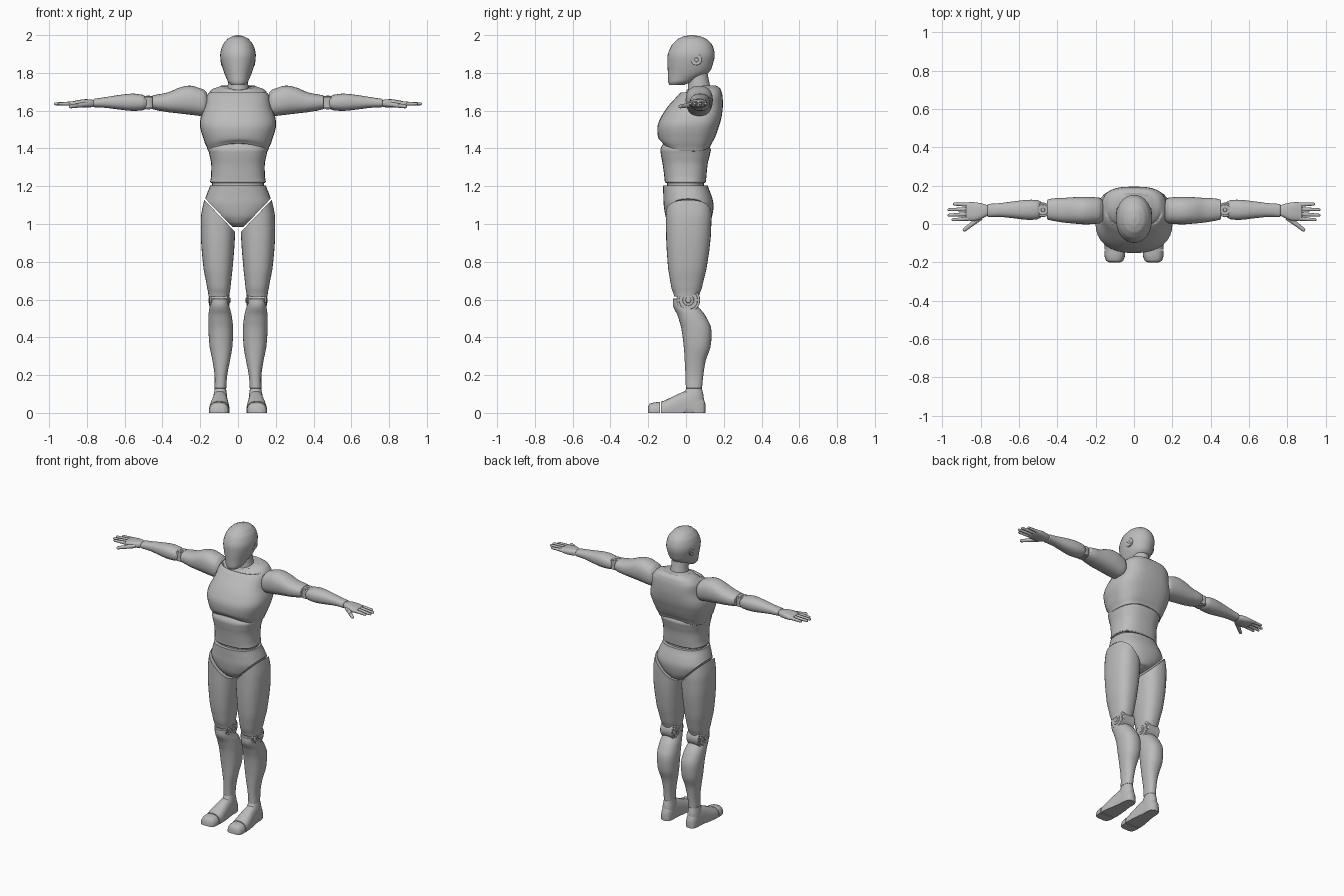
import bpy, bmesh, math
from mathutils import Vector, Matrix

if "Cube" in bpy.data.objects:
    bpy.data.objects.remove(bpy.data.objects["Cube"])

grey = bpy.data.materials.new("matte grey")
grey.diffuse_color = (0.5, 0.5, 0.5, 1)
grey.use_nodes = True
grey.node_tree.nodes["Principled BSDF"].inputs["Base Color"].default_value = grey.diffuse_color


def finish(bm, name, mirror=False, bevel=0.006):
    bmesh.ops.recalc_face_normals(bm, faces=bm.faces)
    me = bpy.data.meshes.new(name)
    bm.to_mesh(me)
    bm.free()
    me.materials.append(grey)
    ob = bpy.data.objects.new(name, me)
    bpy.context.collection.objects.link(ob)
    bpy.ops.object.select_all(action='DESELECT')
    ob.select_set(True)
    bpy.context.view_layer.objects.active = ob
    bpy.ops.object.shade_smooth_by_angle(angle=math.radians(40))
    if bevel:
        b = ob.modifiers.new("soft_edges", 'BEVEL')
        b.width, b.segments, b.angle_limit = bevel, 2, math.radians(45)
    if mirror:
        ob.modifiers.new("both_sides", 'MIRROR')
    return ob


def smooth(rows, steps):
    """Catmull-Rom interpolation through the rows."""
    out = []
    for i in range(len(rows) - 1):
        p0, p1, p2, p3 = (rows[max(i - 1, 0)], rows[i], rows[i + 1], rows[min(i + 2, len(rows) - 1)])
        for s in range(steps):
            u = s / steps
            row = []
            for k, (a, b, c, d) in enumerate(zip(p0, p1, p2, p3)):
                if k == 0:
                    row.append(b + (c - b) * u)
                else:
                    row.append(0.5 * (2 * b + (c - a) * u + (2 * a - 5 * b + 4 * c - d) * u * u
                                      + (3 * b - a - 3 * c + d) * u ** 3))
            out.append(row)
    return out + [list(rows[-1])]


def loft(rows, axis='z', sides=32, steps=4, power=2.3, back=None):
    """Rows are (position, min a, max a, min b, max b) along an axis."""
    bm = bmesh.new()
    rings = []
    for t, a0, a1, b0, b1 in smooth(rows, steps):
        ring = []
        for i in range(sides):
            ang = 2 * math.pi * i / sides
            c, s = math.cos(ang), math.sin(ang)
            e = 2 / (back if back and s > 0 else power)
            a = (a0 + a1) / 2 + (a1 - a0) / 2 * math.copysign(abs(c) ** e, c)
            b = (b0 + b1) / 2 + (b1 - b0) / 2 * math.copysign(abs(s) ** e, s)
            co = {'z': (a, b, t), 'x': (t, a, b), 'y': (a, t, b)}[axis]
            ring.append(bm.verts.new(co))
        rings.append(ring)
    for r, q in zip(rings, rings[1:]):
        for i in range(sides):
            j = (i + 1) % sides
            bm.faces.new((r[i], r[j], q[j], q[i]))
    bm.faces.new(rings[0])
    bm.faces.new(rings[-1])
    return bm


def cut(bm, point, normal):
    """Remove what lies on the normal side of a plane and close the hole."""
    r = bmesh.ops.bisect_plane(bm, geom=bm.verts[:] + bm.edges[:] + bm.faces[:], plane_co=point,
                               plane_no=normal, clear_outer=True)
    edges = [g for g in r['geom_cut'] if isinstance(g, bmesh.types.BMEdge)]
    bmesh.ops.contextual_create(bm, geom=edges)


def discs(name, centre, axis, parts, mirror=True):
    """Stacked discs (radius, depth, sides) sharing one axis."""
    bm = bmesh.new()
    rot = Matrix.Rotation(math.pi / 2, 4, 'Y') if axis == 'x' else Matrix()
    for r, d, n in parts:
        bmesh.ops.create_cone(bm, cap_ends=True, segments=n, radius1=r, radius2=r, depth=d,
                              matrix=Matrix.Translation(centre) @ rot)
    return finish(bm, name, mirror, 0.003)


# Head and neck
finish(loft([(1.735, -.036, .036, -.088, -.01), (1.75, -.052, .052, -.094, .03),
             (1.80, -.073, .073, -.096, .118), (1.85, -.088, .088, -.098, .143),
             (1.90, -.094, .094, -.096, .152), (1.95, -.08, .08, -.074, .138),
             (1.98, -.056, .056, -.043, .108), (1.994, -.03, .03, -.012, .075),
             (2.0, -.006, .006, .018, .04)], power=2.1), "head", bevel=0.004)
discs("ear_discs", (.0, .055, 1.87), 'x', [(.03, .182, 24), (.012, .186, 12)], False)
finish(loft([(1.66, -.07, .07, .0, .15), (1.72, -.056, .056, .01, .13),
             (1.80, -.05, .05, .015, .115)], power=2), "neck")

# Chest with arched lower rim and a collar that slopes to the front
bm = loft([(1.385, -.158, .158, -.125, .13), (1.43, -.176, .176, -.143, .145),
           (1.51, -.20, .20, -.152, .172), (1.56, -.198, .198, -.135, .187),
           (1.62, -.176, .176, -.098, .195), (1.68, -.165, .165, -.045, .193),
           (1.715, -.135, .135, -.01, .183), (1.732, -.09, .09, .005, .165)], power=2.4, back=3)
for v in bm.verts:
    low = max(0, (1.46 - v.co.z) / .075)
    v.co.z += low * (.045 * max(0, 1 - (v.co.x / .15) ** 2) * (1 if v.co.y < 0 else .6))
    if v.co.z > 1.7 and v.co.y < .08:
        v.co.z -= (.08 - v.co.y) * .3
finish(bm, "chest")

# Abdomen, waist ring
finish(loft([(1.218, -.148, .148, -.112, .105), (1.25, -.143, .143, -.115, .108),
             (1.32, -.142, .142, -.124, .115), (1.375, -.153, .153, -.134, .128),
             (1.40, -.156, .156, -.134, .13), (1.43, -.13, .13, -.12, .11)], power=2.6), "abdomen")
finish(loft([(1.18, -.137, .137, -.1, .095), (1.23, -.137, .137, -.1, .095)]), "waist_joint")

# Pelvis and thighs share a slanted hip plane on each side
hip = Vector((.05, 0, 1.0))
inward = Vector((-.13, 0, .125)).normalized()
bm = loft([(.985, -.03, .03, -.04, .08), (1.0, -.07, .07, -.085, .12),
           (1.04, -.14, .14, -.108, .138), (1.10, -.178, .178, -.118, .146),
           (1.15, -.168, .168, -.12, .135), (1.205, -.148, .148, -.122, .115)], power=2.4)
for side in (1, -1):
    cut(bm, Vector((.05 * side, 0, 1.006)), Vector((-inward.x * side, 0, -inward.z)))
finish(bm, "pelvis", bevel=0.01)

bm = loft([(.615, .046, .156, -.062, .068), (.66, .04, .163, -.077, .084),
           (.76, .029, .182, -.094, .108), (.90, .018, .195, -.104, .128),
           (1.0, .014, .197, -.106, .134), (1.06, .012, .193, -.107, .135),
           (1.15, .01, .175, -.11, .13)], power=2.4)
cut(bm, hip - inward * .004, inward)
finish(bm, "thighs", True, 0.008)

# Knee hinge with bolt
discs("knee_joints", (.099, .012, .597), 'x',
      [(.063, .09, 32), (.05, .104, 32), (.03, .110, 24), (.017, .116, 6)])

# Shins
bm = loft([(.13, .062, .124, -.001, .085), (.20, .057, .124, -.003, .092),
           (.28, .042, .136, -.007, .105), (.35, .03, .15, -.012, .13),
           (.45, .026, .157, -.025, .133), (.52, .034, .156, -.046, .10),
           (.565, .046, .15, -.068, .06), (.605, .055, .143, -.068, -.0)], power=2.3)
finish(bm, "shins", True)

# Ankles, feet and toe caps, flattened on the ground
finish(loft([(.03, .056, .132, -.03, .096), (.09, .058, .13, -.02, .093),
             (.137, .064, .122, .004, .083)]), "ankles", True)
for name, rows in (
        ("feet", [(-.132, .045, .154, -.05, .06), (-.09, .045, .152, -.055, .077),
                  (-.03, .05, .142, -.06, .105), (.02, .055, .135, -.06, .118),
                  (.07, .058, .13, -.06, .1), (.094, .066, .122, -.04, .075),
                  (.102, .08, .108, -.01, .05)]),
        ("toe_caps", [(-.2, .072, .13, -.02, .035), (-.193, .057, .145, -.04, .048),
                      (-.17, .048, .153, -.05, .055), (-.138, .046, .154, -.05, .058)])):
    bm = loft(rows, 'y', power=2.6)
    for v in bm.verts:
        v.co.z = max(v.co.z, 0)
    bmesh.ops.remove_doubles(bm, verts=bm.verts, dist=0.0005)
    finish(bm, name, True, 0)

# Upper arms with shoulder cap
finish(loft([(.163, .015, .125, 1.585, 1.695), (.18, .003, .137, 1.572, 1.712),
             (.25, -.002, .142, 1.578, 1.732), (.31, .002, .14, 1.585, 1.722),
             (.37, .008, .136, 1.592, 1.697), (.42, .016, .134, 1.6, 1.687),
             (.453, .022, .128, 1.607, 1.682)], 'x'), "upper_arms", True)

# Elbow hinge
discs("elbow_joints", (.475, .074, 1.643), 'z',
      [(.038, .06, 24), (.028, .07, 24), (.012, .075, 6)])

# Forearms
finish(loft([(.482, .035, .115, 1.61, 1.672), (.505, .024, .125, 1.602, 1.684),
             (.56, .022, .126, 1.599, 1.69), (.63, .03, .118, 1.606, 1.683),
             (.70, .037, .109, 1.615, 1.672), (.765, .036, .105, 1.618, 1.663)], 'x'),
       "forearms", True)

# Palms
finish(loft([(.76, .045, .097, 1.622, 1.656), (.785, .032, .105, 1.617, 1.66),
             (.82, .018, .112, 1.616, 1.66), (.85, .016, .114, 1.619, 1.655),
             (.877, .02, .112, 1.624, 1.65)], 'x', power=2.6), "palms", True, 0.004)


# Fingers and thumbs as chains of jointed segments
def digit(name, start, end, radius, joints=3):
    start, end = Vector(start), Vector(end)
    step = (end - start) / joints
    bm = bmesh.new()
    rot = step.to_track_quat('Z', 'Y').to_matrix().to_4x4()
    for k in range(joints):
        r = radius * (1 - .12 * k)
        mid = start + step * (k + .5)
        bmesh.ops.create_cone(bm, cap_ends=True, segments=12, radius1=r, radius2=r * .88,
                              depth=step.length * .98, matrix=Matrix.Translation(mid) @ rot)
        bmesh.ops.create_uvsphere(bm, u_segments=12, v_segments=8, radius=r * .86,
                                  matrix=Matrix.Translation(start + step * (k + 1)))
    finish(bm, name, True, 0)


for name, y, tip_y, tip in (("index_fingers", .028, .022, .945), ("middle_fingers", .052, .046, .966),
                            ("ring_fingers", .077, .075, .966), ("little_fingers", .101, .104, .938)):
    digit(name, (.865, y, 1.638), (tip, tip_y, 1.636), .0115)
digit("thumbs", (.80, .035, 1.634), (.885, -.03, 1.622), .0145)
